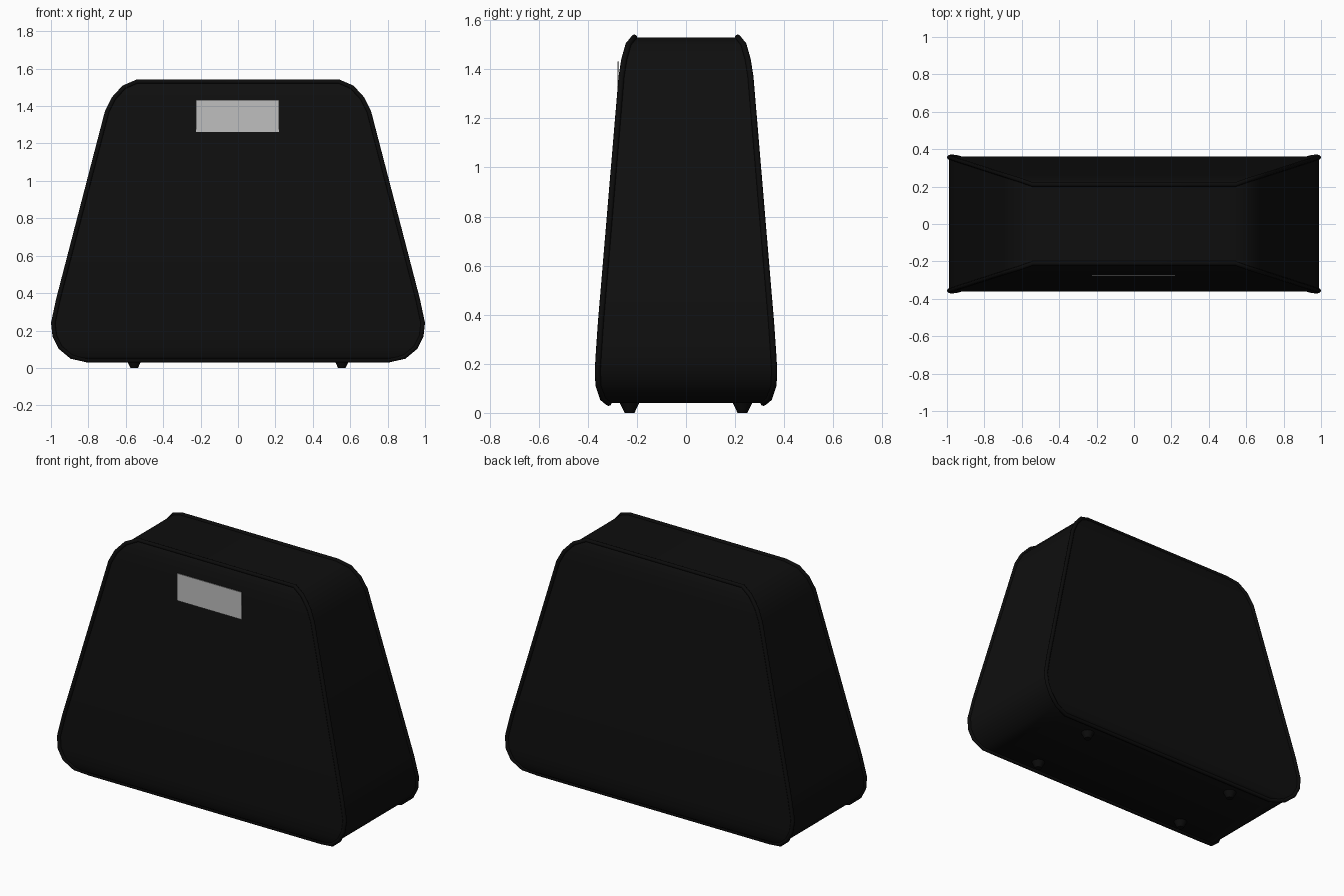
import bpy, bmesh
from math import radians

cube = bpy.data.objects.get("Cube")
if cube:
    bpy.data.objects.remove(cube, do_unlink=True)


def material(name, value):
    m = bpy.data.materials.new(name)
    m.use_nodes = True
    colour = (value, value, value, 1)
    m.diffuse_color = colour
    bsdf = next(n for n in m.node_tree.nodes if n.type == 'BSDF_PRINCIPLED')
    bsdf.inputs["Base Color"].default_value = colour
    return m


black = material("black leather", 0.0045)
trim = material("dark piping", 0.0035)
silver = material("silver grey", 0.52)


def finish(obj, mat, angle=None):
    obj.data.materials.append(mat)
    if angle:
        bpy.ops.object.select_all(action='DESELECT')
        obj.select_set(True)
        bpy.context.view_layer.objects.active = obj
        bpy.ops.object.shade_smooth_by_angle(angle=radians(angle))


# Half outline from bottom to top: half width, height, half depth
outline = [(.80, .04, .315), (.89, .06, .34), (.95, .11, .357), (.98, .17, .36),
           (.988, .24, .356), (.96, .37, .347), (.70, 1.37, .263),
           (.665, 1.44, .252), (.61, 1.50, .235), (.54, 1.53, .21)]

# Bag body: a rectangular ring at each height, capped at both ends
bm = bmesh.new()
rings = [[bm.verts.new((sx * x, sy * y, z)) for sx, sy in ((-1, -1), (1, -1), (1, 1), (-1, 1))]
         for x, z, y in outline]
for low, high in zip(rings, rings[1:]):
    for i in range(4):
        j = (i + 1) % 4
        bm.faces.new((low[i], low[j], high[j], high[i]))
bm.faces.new(rings[0][::-1])
bm.faces.new(rings[-1])
mesh = bpy.data.meshes.new("bag_body")
bm.to_mesh(mesh)
bm.free()
body = bpy.data.objects.new("bag_body", mesh)
bpy.context.collection.objects.link(body)
finish(body, black, 40)

# Piping round the front and back panels
for name, side in (("front_piping", -1), ("back_piping", 1)):
    loop = [(x, side * y, z) for x, z, y in outline]
    loop += [(-x, y, z) for x, y, z in reversed(loop)]
    curve = bpy.data.curves.new(name, 'CURVE')
    curve.dimensions = '3D'
    curve.bevel_depth = 0.012
    curve.bevel_resolution = 2
    spline = curve.splines.new('POLY')
    spline.points.add(len(loop) - 1)
    for point, co in zip(spline.points, loop):
        point.co = (*co, 1)
    spline.use_cyclic_u = True
    piping = bpy.data.objects.new(name, curve)
    bpy.context.collection.objects.link(piping)
    finish(piping, trim)

# Four tapered feet
for fore, y in (("front", -.23), ("back", .23)):
    for hand, x in (("left", .555), ("right", -.555)):
        bpy.ops.mesh.primitive_cone_add(vertices=16, radius1=.02, radius2=.042,
                                        depth=.045, location=(x, y, .0225))
        foot = bpy.context.object
        foot.name = f"{fore}_{hand}_foot"
        finish(foot, trim, 40)

# Blank plate on the front panel
bpy.ops.mesh.primitive_cube_add(size=1, location=(-.003, -.276, 1.347))
plate = bpy.context.object
plate.name = "front_plate"
plate.scale = (.445, .006, .17)
finish(plate, silver)
